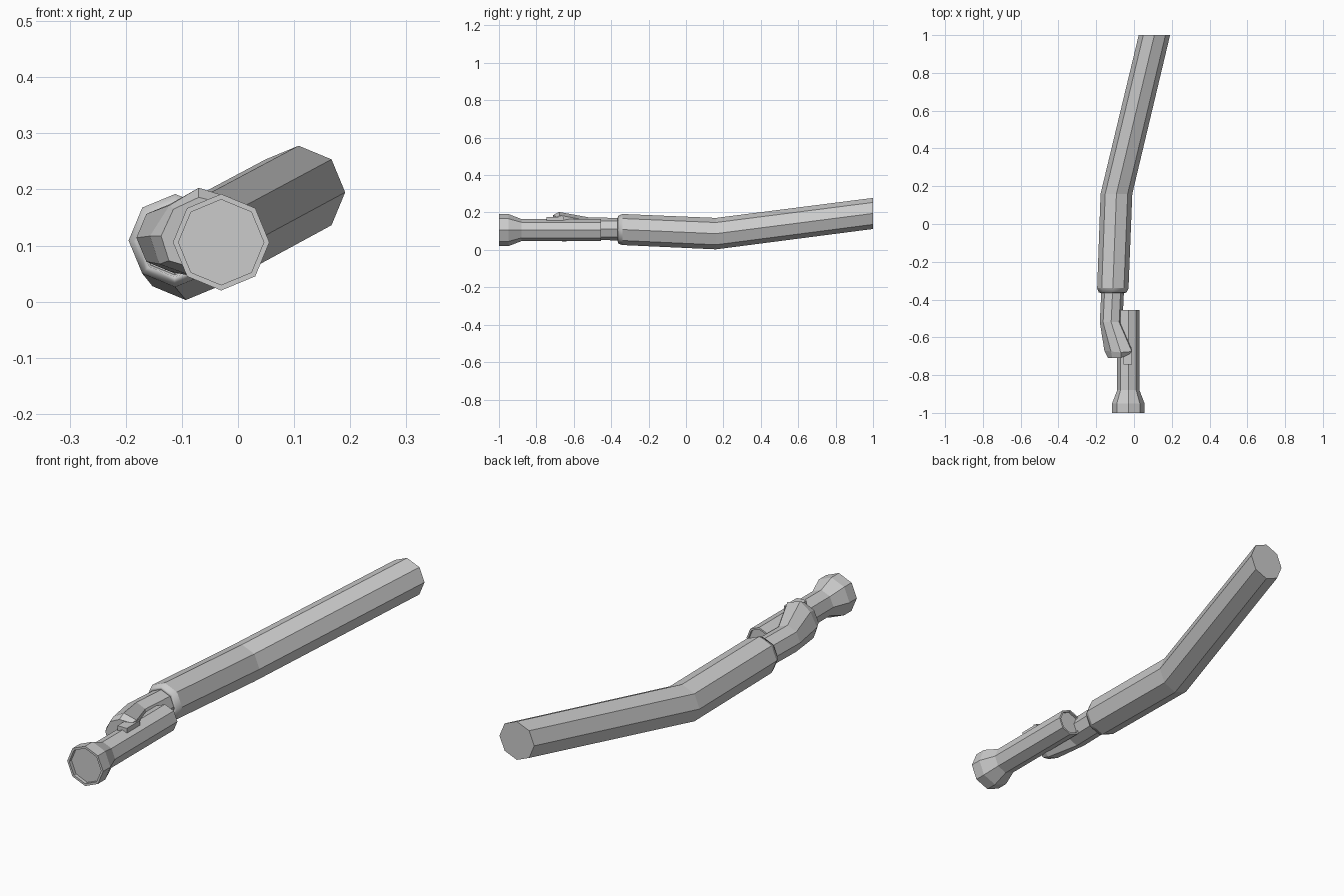
import bpy, bmesh
from math import cos, sin, pi

if "Cube" in bpy.data.objects:
    bpy.data.objects.remove(bpy.data.objects["Cube"])


def loft(name, rings, smooth_bands=()):
    """Skin a list of 8-point rings, cap both ends, optionally smooth some bands."""
    bm = bmesh.new()
    loops = [[bm.verts.new(p) for p in ring] for ring in rings]
    for i, (a, b) in enumerate(zip(loops, loops[1:])):
        for k in range(8):
            n = (k + 1) % 8
            face = bm.faces.new((a[k], a[n], b[n], b[k]))
            face.smooth = i in smooth_bands
    bm.faces.new(loops[0][::-1])
    bm.faces.new(loops[-1])
    bmesh.ops.recalc_face_normals(bm, faces=bm.faces)
    mesh = bpy.data.meshes.new(name)
    bm.to_mesh(mesh)
    bm.free()
    obj = bpy.data.objects.new(name, mesh)
    bpy.context.collection.objects.link(obj)
    return obj


def ring(x, y, z, r):
    """Octagon facing y, with corners on the axes."""
    return [(x + r * cos(k * pi / 4), y, z + r * sin(k * pi / 4)) for k in range(8)]


# Flashlight: recessed lens, flared head, straight barrel, recessed tail
flashlight_profile = [(-0.985, 0.076), (-1.0, 0.076), (-1.0, 0.086), (-0.95, 0.086),
                      (-0.88, 0.059), (-0.455, 0.059), (-0.455, 0.051), (-0.465, 0.051)]
loft("flashlight", [ring(-0.03, y, 0.106, r) for y, r in flashlight_profile])

# Switch: small block on top of the barrel
bpy.ops.mesh.primitive_cube_add(size=1, location=(-0.032, -0.70, 0.165))
switch = bpy.context.object
switch.name = "switch"
switch.scale = (0.045, 0.09, 0.024)

# Sleeve: rolled cuff, forearm, elbow, upper arm
sleeve = [(-0.113, -0.345, 0.108, 0.06), (-0.113, -0.365, 0.108, 0.064),
          (-0.113, -0.362, 0.108, 0.074), (-0.112, -0.34, 0.109, 0.083),
          (-0.093, 0.16, 0.087, 0.084), (0.108, 1.0, 0.195, 0.083)]
loft("sleeve", [ring(*s) for s in sleeve], smooth_bands=(0, 1, 2))

# Hand: wrist tube bending inward, thumb side resting on the switch
grip = [(-0.012, -0.665, 0.15), (-0.012, -0.675, 0.185), (-0.07, -0.68, 0.203),
        (-0.122, -0.675, 0.172), (-0.157, -0.67, 0.117), (-0.14, -0.67, 0.067),
        (-0.08, -0.66, 0.045), (-0.04, -0.66, 0.09)]
fist_end = [(-0.03, -0.695, 0.14), (-0.025, -0.69, 0.175), (-0.07, -0.71, 0.186),
            (-0.115, -0.71, 0.165), (-0.137, -0.71, 0.117), (-0.123, -0.71, 0.073),
            (-0.085, -0.70, 0.062), (-0.05, -0.70, 0.095)]
loft("hand", [ring(-0.112, -0.33, 0.11, 0.06), ring(-0.121, -0.52, 0.114, 0.06),
              grip, fist_end])
